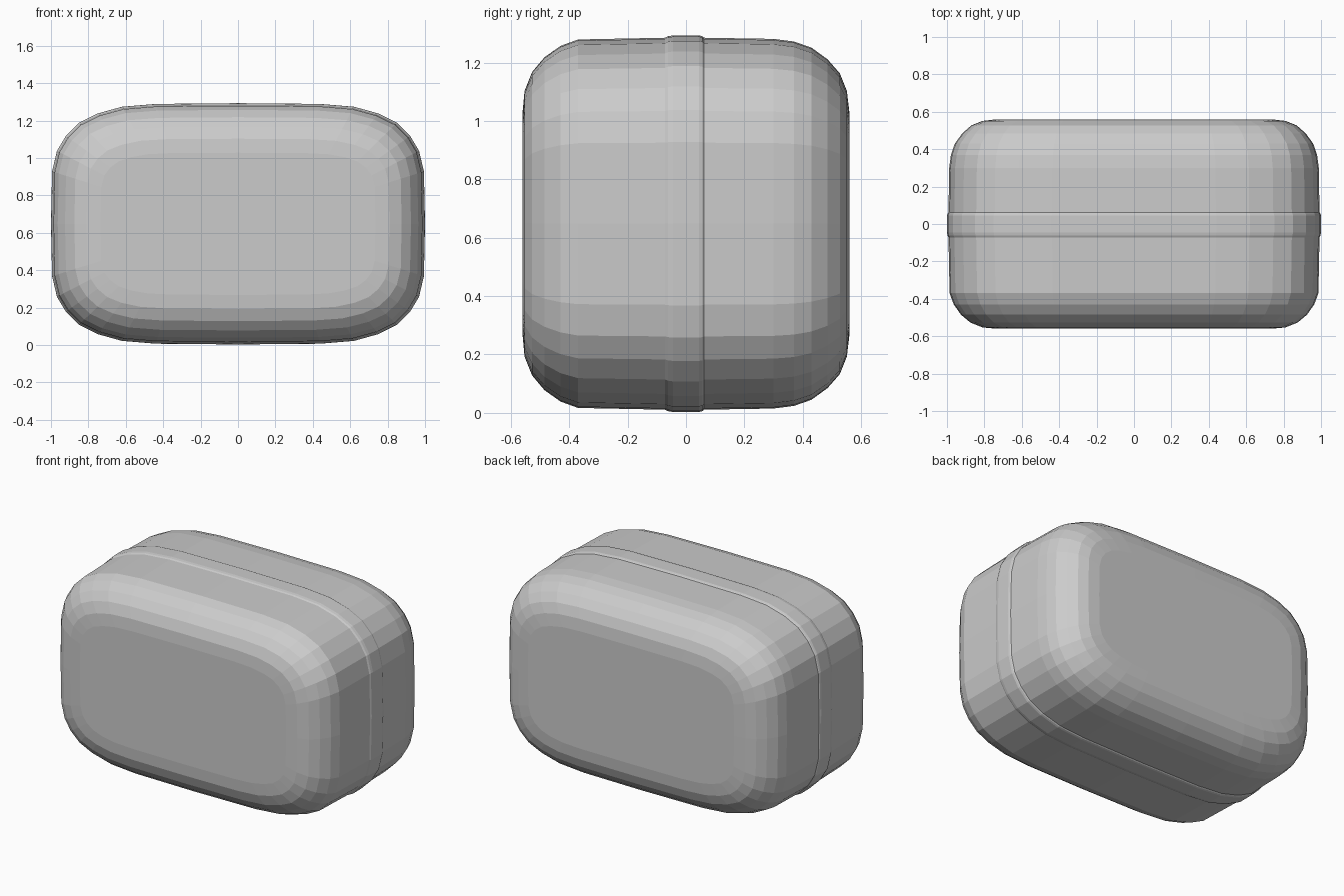
import bpy
import bmesh

cube = bpy.data.objects.get("Cube")
if cube:
    bpy.data.objects.remove(cube, do_unlink=True)

HALF_W, HALF_H, MID_Z = 1.0, 0.645, 0.648

# One quarter of the rounded outline, from the side round to the top
QUARTER = [(1.0, 0), (0.994, 0.28), (0.968, 0.39), (0.92, 0.47), (0.85, 0.54),
           (0.75, 0.59), (0.62, 0.626), (0.44, 0.641), (0, 0.645)]

# Depth along y and inset of the outline: front cap, raised seam band, back cap
RINGS = [(-0.56, 0.265), (-0.553, 0.19), (-0.527, 0.125), (-0.485, 0.075),
         (-0.43, 0.036), (-0.37, 0.014), (-0.072, 0.008), (-0.062, 0.003),
         (-0.045, 0), (0.045, 0), (0.056, 0.003), (0.062, 0.008),
         (0.30, 0.012), (0.37, 0.021), (0.43, 0.042), (0.485, 0.082),
         (0.527, 0.13), (0.551, 0.19), (0.56, 0.265)]


def outline():
    """Mirror the quarter into a closed loop."""
    upper = QUARTER + [(-x, z) for x, z in reversed(QUARTER[:-1])]
    return upper + [(x, -z) for x, z in reversed(upper[1:-1])]


def shrink(value, half, inset):
    """Pull a coordinate inward, keeping the straight sides long."""
    amount = inset * (abs(value) / half) ** 1.4
    return value - amount if value > 0 else value + amount


def make_case():
    bm = bmesh.new()
    loops = [[bm.verts.new((shrink(x, HALF_W, inset), y,
                            MID_Z + shrink(z, HALF_H, inset)))
              for x, z in outline()] for y, inset in RINGS]
    count = len(loops[0])
    for a, b in zip(loops, loops[1:]):
        for i in range(count):
            j = (i + 1) % count
            bm.faces.new((a[i], a[j], b[j], b[i]))
    bm.faces.new(loops[0])
    bm.faces.new(loops[-1])
    bmesh.ops.recalc_face_normals(bm, faces=bm.faces)
    mesh = bpy.data.meshes.new("rounded_case")
    bm.to_mesh(mesh)
    bm.free()
    obj = bpy.data.objects.new("rounded_case", mesh)
    bpy.context.collection.objects.link(obj)
    return obj


# Plain grey shell
grey = bpy.data.materials.new("light_grey")
grey.use_nodes = True
colour = (0.6, 0.6, 0.6, 1)
grey.diffuse_color = colour
grey.node_tree.nodes["Principled BSDF"].inputs["Base Color"].default_value = colour

case = make_case()
case.data.materials.append(grey)
